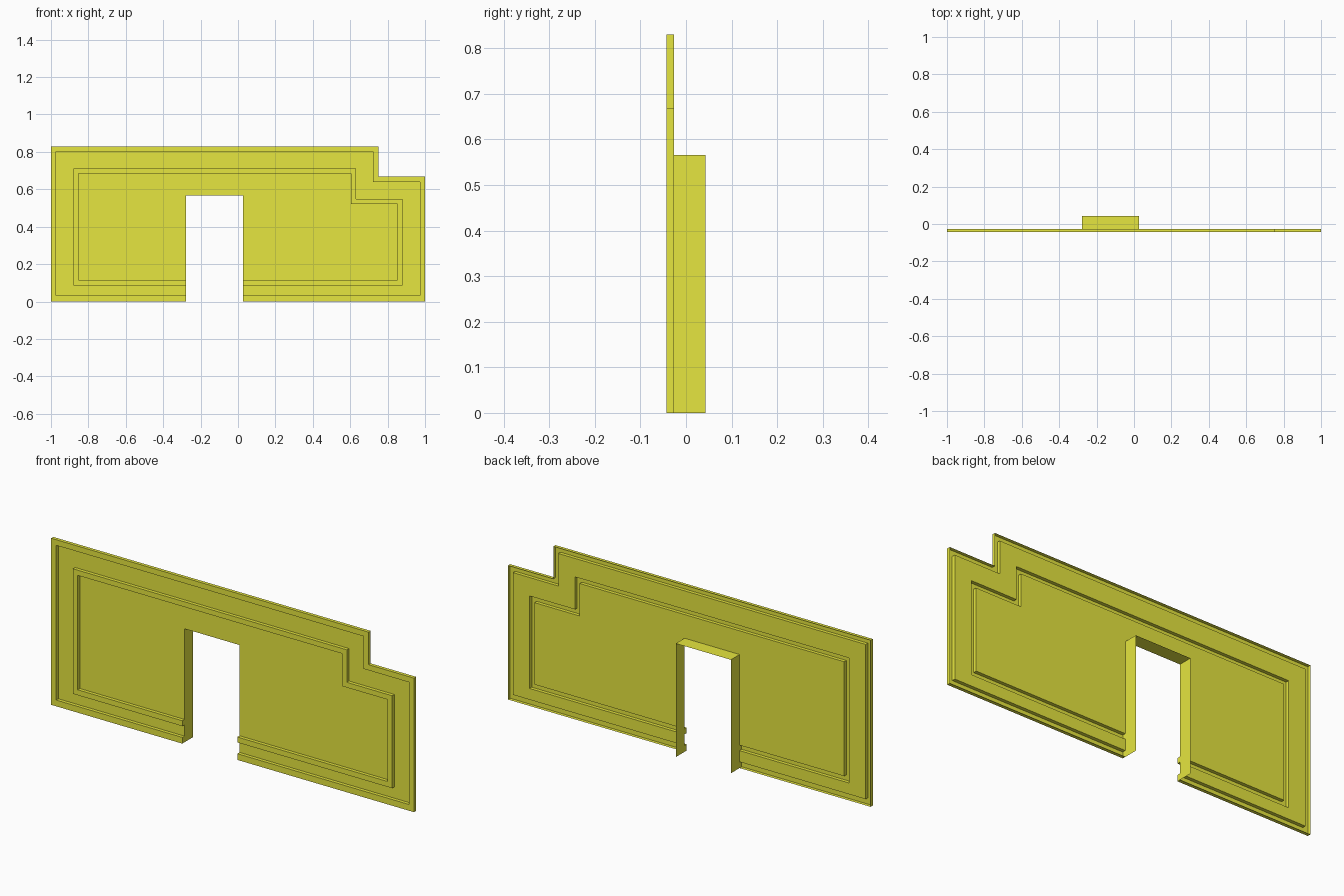
import bpy, bmesh
from mathutils import Vector

if "Cube" in bpy.data.objects:
    bpy.data.objects.remove(bpy.data.objects["Cube"])

FRONT, FIELD, BACK = -0.043, -0.026, 0.043
TOP, STEP_X, STEP_Z = 0.83, 0.75, 0.668
DOOR_L, DOOR_R, DOOR_TOP = -0.277, 0.026, 0.566

# Embossed section: side inset, bottom inset, depth
SECTION = [(0, 0, FIELD), (0, 0, FRONT),
           (0.028, 0.031, FRONT), (0.028, 0.031, FIELD),
           (0.12, 0.087, FIELD), (0.12, 0.087, FRONT),
           (0.146, 0.114, FRONT), (0.146, 0.114, FIELD)]

mat = bpy.data.materials.new("yellow_paint")
mat.diffuse_color = (0.79, 0.79, 0.05, 1)
mat.use_nodes = True
mat.node_tree.nodes["Principled BSDF"].inputs["Base Color"].default_value = mat.diffuse_color


def outline(d, b, y):
    """Stepped outline inset by d, running from door left round to door right."""
    pts = [(DOOR_L, b), (-1 + d, b), (-1 + d, TOP - d), (STEP_X - d, TOP - d),
           (STEP_X - d, STEP_Z - d), (1 - d, STEP_Z - d), (1 - d, b), (DOOR_R, b)]
    return [(x, y, z) for x, z in pts]


def finish(bm, name, facing):
    """Orient the sheet so its last face looks along facing, then make the object."""
    bmesh.ops.recalc_face_normals(bm, faces=bm.faces[:])
    bm.faces.ensure_lookup_table()
    if bm.faces[-1].normal.dot(Vector(facing)) < 0:
        bmesh.ops.reverse_faces(bm, faces=bm.faces[:])
    mesh = bpy.data.meshes.new(name)
    bm.to_mesh(mesh)
    bm.free()
    mesh.materials.append(mat)
    obj = bpy.data.objects.new(name, mesh)
    bpy.context.collection.objects.link(obj)


# Wall panel: raised rim and moulding lofted round the outline, flat field inside
bm = bmesh.new()
rows = [[bm.verts.new(p) for p in outline(*s)] for s in SECTION]
for a, b in zip(rows, rows[1:]):
    for i in range(len(a) - 1):
        bm.faces.new((a[i], a[i + 1], b[i + 1], b[i]))
door_top = [bm.verts.new((x, FIELD, DOOR_TOP)) for x in (DOOR_R, DOOR_L)]
bm.faces.new(rows[-1] + door_top)
finish(bm, "wall_panel", (0, -1, 0))

# Doorway lining: two jambs following the moulding section, and the lintel
bm = bmesh.new()
jamb_profile = [(y, b) for _, b, y in SECTION]
jamb_profile += [(FIELD, DOOR_TOP), (BACK, DOOR_TOP), (BACK, 0)]
n = len(SECTION)
jambs = [[bm.verts.new((x, y, z)) for y, z in jamb_profile] for x in (DOOR_L, DOOR_R)]
for j in jambs:
    bm.faces.new(j)
left, right = jambs
bm.faces.new((left[n], left[n + 1], right[n + 1], right[n]))
finish(bm, "door_lining", (0, 0, -1))
